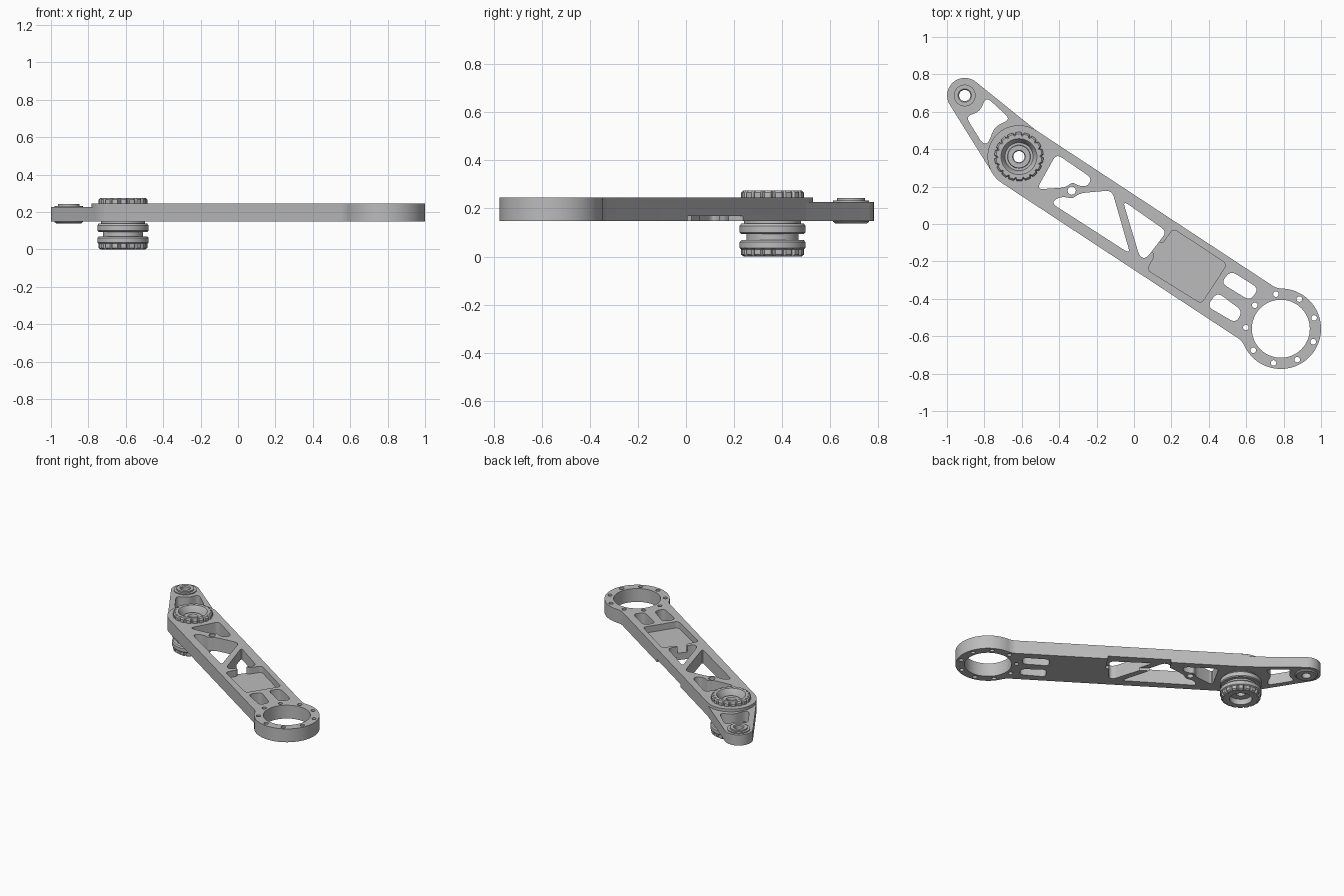
import bpy, bmesh, math
from mathutils import Vector

if "Cube" in bpy.data.objects:
    bpy.data.objects.remove(bpy.data.objects["Cube"])

grey = bpy.data.materials.new("machined_grey")
grey.use_nodes = True
grey.diffuse_color = (0.5, 0.5, 0.5, 1)
grey.node_tree.nodes["Principled BSDF"].inputs["Base Color"].default_value = (0.5, 0.5, 0.5, 1)

TIP, PIVOT, RING = Vector((-0.905, 0.687)), Vector((-0.615, 0.36)), Vector((0.785, -0.56))
BOTTOM, TOP, ARM_TOP = 0.149, 0.246, 0.226
HALF, RING_R = 0.168, 0.215
axis = (RING - PIVOT).normalized()
side = Vector((-axis.y, axis.x))
length = (RING - PIVOT).length


def finish(name, bm):
    bmesh.ops.recalc_face_normals(bm, faces=bm.faces)
    mesh = bpy.data.meshes.new(name)
    bm.to_mesh(mesh)
    bm.free()
    mesh.materials.append(grey)
    obj = bpy.data.objects.new(name, mesh)
    bpy.context.collection.objects.link(obj)
    return obj


def prism(name, points, z0, z1):
    bm = bmesh.new()
    face = bm.faces.new([bm.verts.new((p[0], p[1], z0)) for p in points])
    new = bmesh.ops.extrude_face_region(bm, geom=[face])["geom"]
    bmesh.ops.translate(bm, vec=(0, 0, z1 - z0), verts=[g for g in new if isinstance(g, bmesh.types.BMVert)])
    return finish(name, bm)


def arc(centre, r, a0, a1, n):
    return [Vector((centre[0] + r * math.cos(a0 + (a1 - a0) * i / n),
                    centre[1] + r * math.sin(a0 + (a1 - a0) * i / n))) for i in range(n + 1)]


def circle(centre, r, n=32):
    return arc(centre, r, 0, 2 * math.pi, n)[:-1]


def rounded(points, r):
    pts, out = [Vector(p) for p in points], []
    for i, p in enumerate(pts):
        a, b = pts[i - 1] - p, pts[(i + 1) % len(pts)] - p
        a, b = (d.normalized() * min(r, d.length * 0.45) for d in (a, b))
        for k in range(6):
            t = k / 5
            out.append(p + a * (1 - t) ** 2 + b * t ** 2)
    return out


def boolean(target, tool, operation="DIFFERENCE"):
    mod = target.modifiers.new("cut", "BOOLEAN")
    mod.object, mod.operation, mod.solver = tool, operation, "EXACT"
    bpy.context.view_layer.objects.active = target
    bpy.ops.object.modifier_apply(modifier=mod.name)
    bpy.data.objects.remove(tool)


def lathe(name, profile, centre, n=144, knurl=None):
    # Closed profile turned about z; knurl is a rule that marks notched points
    bm = bmesh.new()
    rings = []
    for j in range(n):
        a = 2 * math.pi * j / n
        ring = []
        for r, z in profile:
            if knurl and knurl(r, z) and j % 8 < 2:
                r -= 0.01
            ring.append(bm.verts.new((centre[0] + r * math.cos(a), centre[1] + r * math.sin(a), z)))
        rings.append(ring)
    m = len(profile)
    for j in range(n):
        a, b = rings[j], rings[(j + 1) % n]
        for i in range(m):
            bm.faces.new((a[i], b[i], b[(i + 1) % m], a[(i + 1) % m]))
    return finish(name, bm)


# Main beam outline: round pivot end, straight sides, filleted into the ring
fillet = 0.1
d = math.sqrt((RING_R + fillet) ** 2 - (HALF + fillet) ** 2)
turn = math.atan2(d, HALF + fillet)
half_pi = math.pi / 2
local = arc((0, 0), HALF, half_pi, 3 * half_pi, 40)
local += arc((length - d, -HALF - fillet), fillet, half_pi, half_pi - turn, 8)
local += arc((length, 0), RING_R, -half_pi - turn, half_pi + turn, 72)
local += arc((length - d, HALF + fillet), fillet, turn - half_pi, -half_pi, 8)


def beam_point(u, v):
    return PIVOT + axis * u + side * v


beam = prism("beam", [beam_point(*p) for p in local], BOTTOM, TOP)

# Thinner tapered arm around the tip
r_tip, r_root = 0.094, 0.167
way = TIP - PIVOT
heading = math.atan2(way.y, way.x)
spread = math.acos((r_root - r_tip) / way.length)
outline = arc(TIP, r_tip, heading - spread, heading + spread, 28)
outline += arc(PIVOT, r_root, heading + spread, heading - spread + 2 * math.pi, 32)
boolean(beam, prism("tip_arm", outline, BOTTOM, ARM_TOP), "UNION")

# Lightening windows through the beam
windows = [
    [(-.79, .68), (-.66, .56), (-.745, .52), (-.78, .43), (-.81, .43), (-.90, .575), (-.825, .60)],
    [(-.415, .375), (-.225, .245), (-.25, .20), (-.30, .205), (-.33, .225), (-.365, .195), (-.52, .185)],
    [(-.44, .11), (-.41, .14), (-.37, .145), (-.33, .135), (-.29, .165), (-.118, .18), (-.02, -.16)],
    [(-.06, .125), (.176, -.04), (.065, -.185), (.03, -.175)],
    [(.517, -.25), (.668, -.345), (.62, -.41), (.465, -.315)],
    [(.445, -.365), (.58, -.465), (.545, -.53), (.39, -.44)],
]
for w in windows:
    boolean(beam, prism("window_cutter", rounded(w, 0.035), 0, 0.4))

# Shallow plate pocket with a gate into the neighbouring window
pocket = [(.21, -.025), (.497, -.215), (.36, -.425), (.07, -.245),
          (.115, -.163), (.08, -.14), (.125, -.085), (.15, -.11)]
boolean(beam, prism("pocket_cutter", rounded(pocket, 0.025), 0.2, 0.4))

# Relief under one side of the beam
relief = [beam_point(u, v) for u, v in ((.48, .04), (.9, .04), (.9, .3), (.48, .3))]
boolean(beam, prism("relief_cutter", relief, 0, 0.169))

# Round bores and the ring of bolt holes
bores = [(TIP, 0.05, 32), (PIVOT, 0.1, 48), (RING, 0.155, 72), (Vector((-.333, .178)), 0.022, 20)]
for k in range(9):
    a = math.radians(98 + 40 * k)
    bores.append((RING + Vector((math.cos(a), math.sin(a))) * 0.187, 0.015, 16))
for centre, r, n in bores:
    boolean(beam, prism("bore_cutter", circle(centre, r, n), 0, 0.4))

# Bushing in the tip
tip_bushing = lathe("tip_bushing", [
    (.03, .138), (.066, .138), (.075, .145), (.075, .233), (.058, .233),
    (.058, .243), (.036, .243), (.03, .237)], TIP, 64)

# Flanged pivot spool with knurled rims at both ends
pivot_spool = lathe("pivot_spool", [
    (.075, 0), (.12, 0), (.131, .008), (.131, .03), (.137, .036), (.137, .06), (.13, .068),
    (.108, .068), (.108, .094), (.13, .094), (.137, .1), (.137, .128), (.13, .137), (.118, .137),
    (.118, .149), (.1, .149), (.1, .246), (.131, .246), (.131, .266), (.122, .275), (.096, .275),
    (.09, .268), (.075, .225), (.062, .225), (.06, .238), (.034, .238), (.03, .232),
    (.03, .04), (.075, .04)], PIVOT,
    knurl=lambda r, z: r > 0.119 and (z < 0.032 or z > 0.24))

# Smooth shading with sharp edges
bpy.ops.object.select_all(action="DESELECT")
for obj in (beam, tip_bushing, pivot_spool):
    obj.select_set(True)
bpy.context.view_layer.objects.active = beam
bpy.ops.object.shade_smooth_by_angle(angle=math.radians(30))
